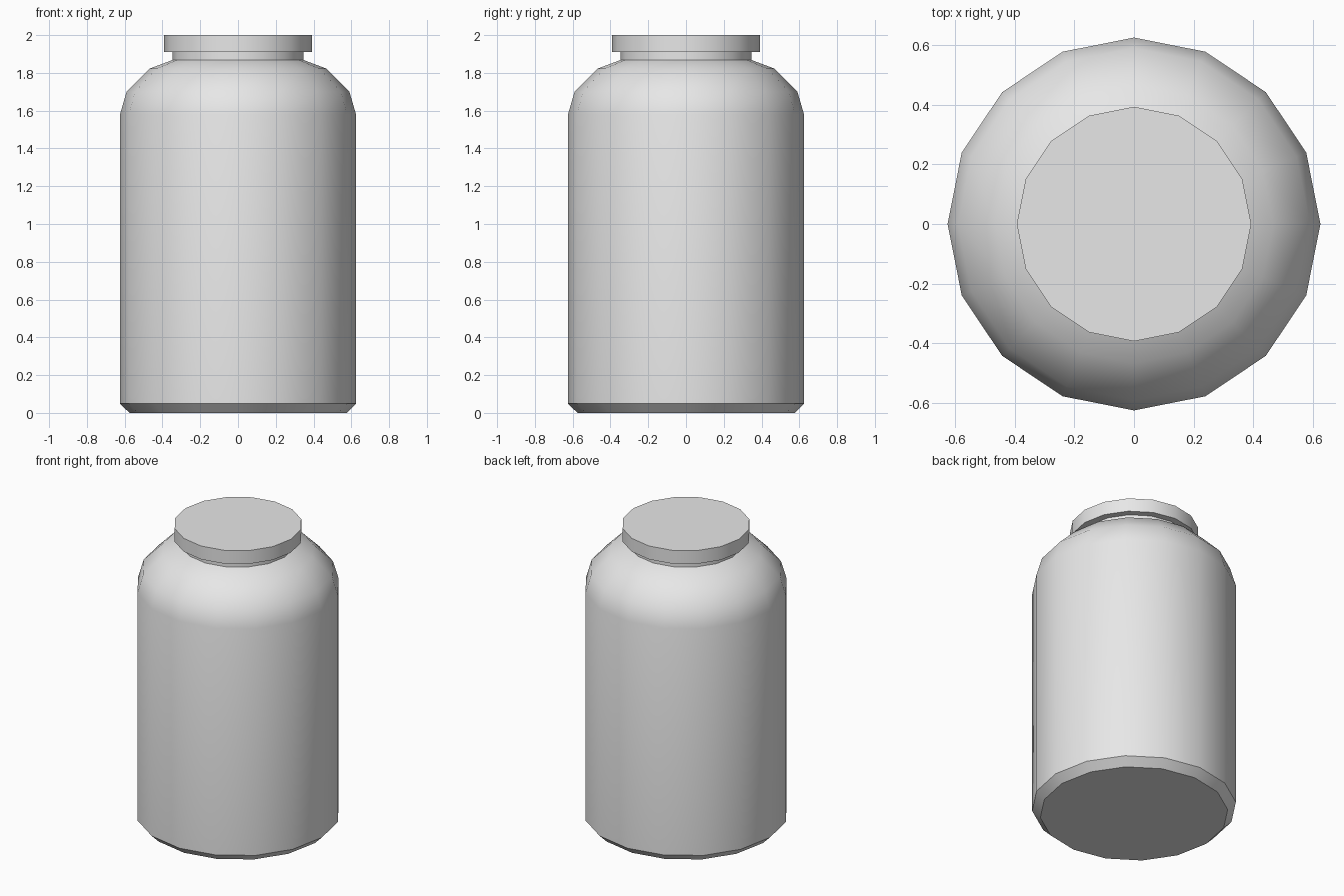
import bpy
import math

SIDES = 16

cube = bpy.data.objects.get("Cube")
if cube:
    bpy.data.objects.remove(cube, do_unlink=True)

grey = bpy.data.materials.new("light_grey")
grey.use_nodes = True
colour = (0.8, 0.8, 0.8, 1.0)
grey.diffuse_color = colour
grey.node_tree.nodes["Principled BSDF"].inputs["Base Color"].default_value = colour


def lathe(name, profile, cap_top):
    """Turn a (radius, height) profile, listed bottom to top, around z."""
    verts = []
    for radius, z in profile:
        for i in range(SIDES):
            a = math.tau * i / SIDES
            verts.append((radius * math.cos(a), radius * math.sin(a), z))
    faces = [tuple(reversed(range(SIDES)))]
    for ring in range(len(profile) - 1):
        low, high = ring * SIDES, (ring + 1) * SIDES
        for i in range(SIDES):
            j = (i + 1) % SIDES
            faces.append((low + i, low + j, high + j, high + i))
    if cap_top:
        faces.append(tuple(range(len(verts) - SIDES, len(verts))))
    mesh = bpy.data.meshes.new(name)
    mesh.from_pydata(verts, [], faces)
    mesh.materials.append(grey)
    obj = bpy.data.objects.new(name, mesh)
    bpy.context.collection.objects.link(obj)
    bpy.ops.object.select_all(action="DESELECT")
    obj.select_set(True)
    bpy.context.view_layer.objects.active = obj
    bpy.ops.object.shade_smooth_by_angle(angle=math.radians(35))
    return obj


# Jar body: bevelled base, straight wall, rounded shoulder, short neck
lathe("jar_body", [(0.575, 0), (0.625, 0.05), (0.625, 1.58), (0.59, 1.70),
                   (0.467, 1.823), (0.348, 1.868), (0.348, 1.91)], False)

# Flat lid overhanging the neck
lathe("lid", [(0.393, 1.91), (0.393, 2.0)], True)
